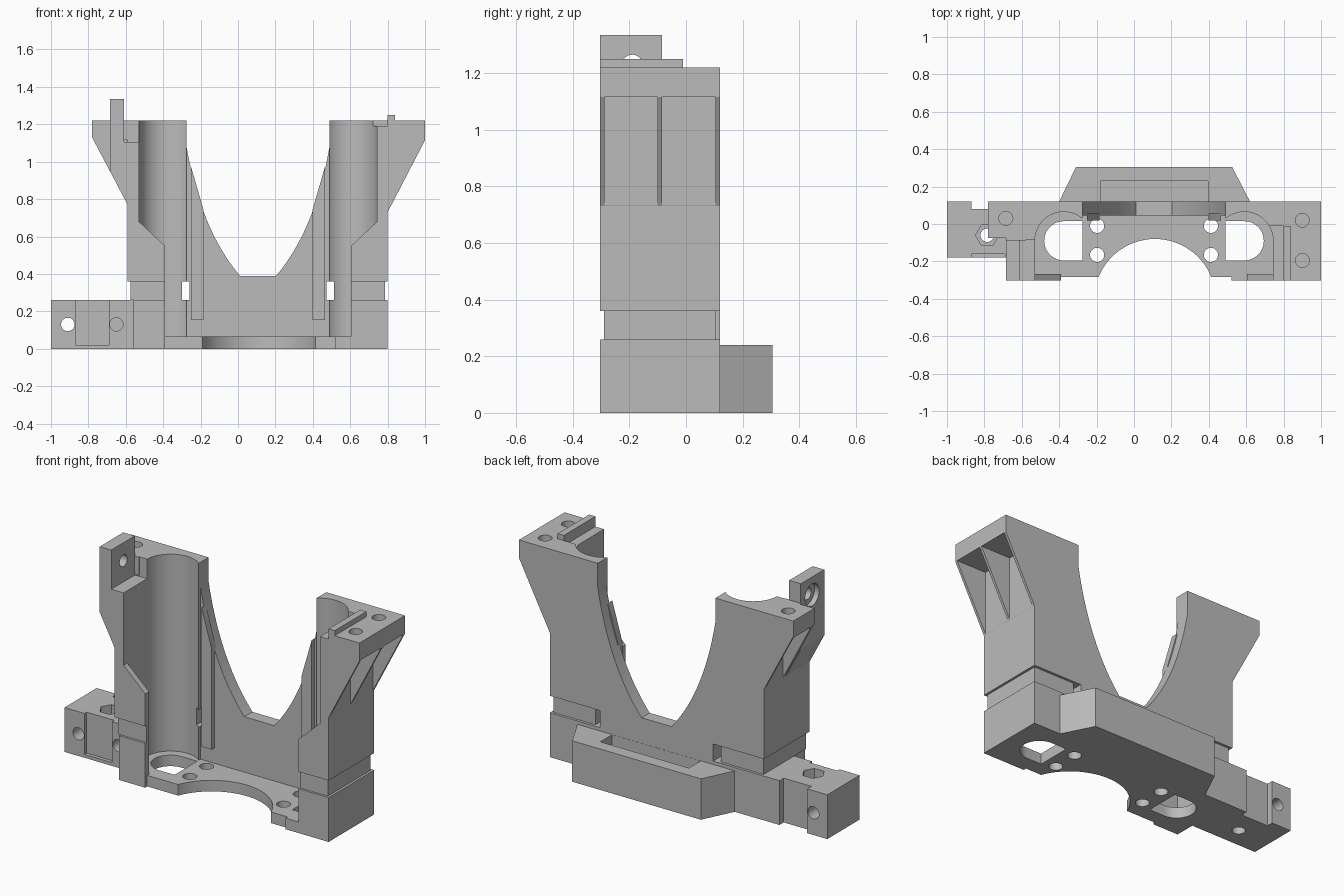
import bpy, bmesh, math

if "Cube" in bpy.data.objects:
    bpy.data.objects.remove(bpy.data.objects["Cube"])

grey = bpy.data.materials.new("plastic grey")
grey.use_nodes = True
grey.diffuse_color = (0.5, 0.5, 0.5, 1)
grey.node_tree.nodes["Principled BSDF"].inputs["Base Color"].default_value = (0.5, 0.5, 0.5, 1)

MID = 0.107  # centre line between the two columns
parts = []


def mx(x):
    return 2 * MID - x


def prism(name, pts, axis, lo, hi):
    """Extrude a 2D outline along an axis from lo to hi."""
    place = {"x": lambda a, b, t: (t, a, b),
             "y": lambda a, b, t: (a, t, b),
             "z": lambda a, b, t: (a, b, t)}[axis]
    bm = bmesh.new()
    low = [bm.verts.new(place(a, b, lo)) for a, b in pts]
    high = [bm.verts.new(place(a, b, hi)) for a, b in pts]
    bm.faces.new(low)
    bm.faces.new(high)
    for i in range(len(pts)):
        j = (i + 1) % len(pts)
        bm.faces.new((low[i], low[j], high[j], high[i]))
    bmesh.ops.recalc_face_normals(bm, faces=bm.faces)
    mesh = bpy.data.meshes.new(name)
    bm.to_mesh(mesh)
    bm.free()
    mesh.materials.append(grey)
    ob = bpy.data.objects.new(name, mesh)
    bpy.context.collection.objects.link(ob)
    return ob


def box(name, x0, x1, y0, y1, z0, z1):
    return prism(name, [(x0, y0), (x1, y0), (x1, y1), (x0, y1)], "z", z0, z1)


def arc(cx, cy, r, a0=0, a1=360, n=40):
    steps = n if a1 - a0 == 360 else n + 1
    angles = [math.radians(a0 + (a1 - a0) * i / n) for i in range(steps)]
    return [(cx + r * math.cos(a), cy + r * math.sin(a)) for a in angles]


def cut(ob, *cutters):
    bpy.context.view_layer.objects.active = ob
    for c in cutters:
        mod = ob.modifiers.new("cut", "BOOLEAN")
        mod.operation = "DIFFERENCE"
        mod.solver = "EXACT"
        mod.object = c
        bpy.ops.object.modifier_apply(modifier=mod.name)
        bpy.data.objects.remove(c)


def keep(ob):
    parts.append(ob)
    return ob


def hole(x, y, r, axis, lo, hi, n=28):
    return prism("cutter", arc(x, y, r, n=n), axis, lo, hi)


def span(x0, x1, mirrored):
    """Order an x range, optionally mirrored to the other column."""
    return (mx(x1), mx(x0)) if mirrored else (x0, x1)


# Body: both columns, joined by the arched back wall
def arch(t):
    u = 1 - t
    return (u * u * -0.275 + 2 * u * t * -0.2 + t * t * 0.01,
            u * u * 1.08 + 2 * u * t * 0.64 + t * t * 0.39)


curve = [(-0.275, 1.22)] + [arch(i / 20) for i in range(21)]
outline = [(-0.59, 0), (-0.59, 1.22)] + curve
outline += [(mx(x), z) for x, z in reversed(curve)] + [(0.8, 1.22), (0.8, 0)]
body = keep(prism("column_body", outline, "y", -0.303, 0.12))

# Front opening with the slanted lips, and the cavity behind them
lip = [(-0.39, 0.065), (-0.39, 0.55), (-0.53, 0.68), (-0.53, 2)]
front = lip + [(mx(x), z) for x, z in reversed(lip)]
cut(body,
    prism("cutter", front, "y", -0.5, -0.2),
    box("cutter", -0.53, 0.744, -0.268, -0.09, 0.065, 2),
    box("cutter", -0.275, 0.489, -0.15, 0.045, 0.065, 2))

# Bearing bores, floor slots, screw holes and strap grooves on both sides
for m in (False, True):
    cx = mx(-0.375) if m else -0.375
    slot = arc(-0.375, -0.09, 0.105, 90, 270, 24) + [(-0.275, -0.195), (-0.275, 0.015)]
    if m:
        slot = [(mx(x), y) for x, y in slot]
    cut(body,
        hole(cx, -0.09, 0.155, "z", 0.065, 2, 64),
        prism("cutter", slot, "z", -0.5, 0.5))
    for y in (-0.01, -0.165):
        cut(body, hole(mx(-0.197) if m else -0.197, y, 0.038, "z", -0.5, 0.3))
    outer = (0.786, 0.95) if m else (-0.75, -0.576)
    cut(body,
        box("cutter", *outer, -0.5, 0.5, 0.26, 0.36),
        box("cutter", *span(-0.8, -0.26, m), 0.105, 0.5, 0.26, 0.36),
        box("cutter", *span(-0.8, -0.2, m), -0.5, -0.29, 0.26, 0.36),
        box("cutter", *span(-0.3, -0.26, m), -0.1, 0.5, 0.26, 0.36))

# Floor front edge, round notch and column trims
cut(body,
    box("cutter", -0.39, 0.52, -0.5, -0.284, -0.5, 0.2),
    hole(MID + 0.005, -0.405, 0.325, "z", -0.5, 0.2, 72),
    box("cutter", -0.8, -0.56, -0.5, -0.18, -0.5, 0.26),
    box("cutter", -0.8, -0.5, -0.5, -0.085, 1.105, 2),
    box("cutter", 0.7, 0.802, -0.5, -0.01, 1.19, 2))

# Slim ribs beside the bores
for m, name in ((False, "right_rib"), (True, "left_rib")):
    rib = [(-0.25, 0.155), (-0.25, 0.97), (-0.185, 0.745), (-0.185, 0.155)]
    keep(prism(name, [(mx(x), z) if m else (x, z) for x, z in rib], "y", 0.02, 0.06))

# Left shelf: slanted bracket with two open pockets and screw holes
shelf = keep(prism("left_shelf", [(0.79, 0.71), (0.8, 0.73), (1.0, 1.115), (1.0, 1.22), (0.79, 1.22)],
                   "y", -0.303, 0.12))
pocket = [(0.801, 0.6), (1.1, 0.6), (1.1, 1.115), (0.801, 1.115)]
cut(shelf,
    prism("cutter", pocket, "y", -0.288, -0.1),
    prism("cutter", pocket, "y", -0.085, 0.105),
    hole(0.9, 0.02, 0.037, "z", 1.14, 2),
    hole(0.9, -0.195, 0.037, "z", 1.14, 2),
    box("cutter", 0.7, 0.8, -0.5, -0.01, 1.19, 2))
keep(box("shelf_ridge", 0.8, 0.84, -0.303, -0.01, 1.2, 1.25))

# Right shelf: smaller bracket with one open pocket
shelf = keep(prism("right_shelf", [(-0.58, 0.75), (-0.59, 0.77), (-0.78, 1.13), (-0.78, 1.22), (-0.58, 1.22)],
                   "y", -0.075, 0.12))
pocket = [(-0.591, 0.6), (-0.9, 0.6), (-0.9, 1.115), (-0.591, 1.115)]
cut(shelf,
    prism("cutter", pocket, "y", -0.055, 0.105),
    hole(-0.685, 0.03, 0.037, "z", 1.14, 2))

# Upright lug with a cross hole and a nut recess on its outer face
lug = keep(prism("right_lug", [(-0.58, 0.75), (-0.59, 0.77), (-0.685, 0.95), (-0.685, 1.335),
                               (-0.61, 1.335), (-0.61, 1.105), (-0.58, 1.105)], "y", -0.303, -0.085))
cut(lug,
    hole(-0.19, 1.23, 0.035, "x", -0.9, -0.4),
    hole(-0.19, 1.23, 0.065, "x", -0.9, -0.655))
keep(box("lug_joint", -0.685, -0.58, -0.09, -0.07, 1.115, 1.22))

# Clamp arm with waist, nut recess and cross holes
arm = keep(box("clamp_arm", -1.0, -0.55, -0.18, 0.119, 0, 0.26))
cut(arm,
    box("cutter", -0.87, -0.69, -0.5, -0.16, 0.02, 0.5),
    box("cutter", -0.87, -0.69, 0.08, 0.5, -0.5, 0.5),
    hole(-0.785, -0.06, 0.036, "z", -0.5, 0.5),
    hole(-0.785, -0.06, 0.062, "z", 0.14, 0.5, 6),
    hole(-0.91, 0.13, 0.036, "y", -0.5, 0.5),
    hole(-0.65, 0.13, 0.036, "y", -0.5, 0.0))

# Back block with tapered ends and a long pocket
block = keep(prism("back_block", [(-0.41, 0.1), (-0.4, 0.12), (-0.31, 0.305),
                                  (0.525, 0.305), (0.62, 0.12), (0.63, 0.1)], "z", 0, 0.24))
cut(block, box("cutter", -0.18, 0.395, 0.121, 0.23, 0.12, 0.5))

# Smooth the round bores, keep every other edge crisp
bpy.ops.object.select_all(action="DESELECT")
for ob in parts:
    ob.select_set(True)
bpy.context.view_layer.objects.active = parts[0]
bpy.ops.object.shade_smooth_by_angle(angle=math.radians(25))
